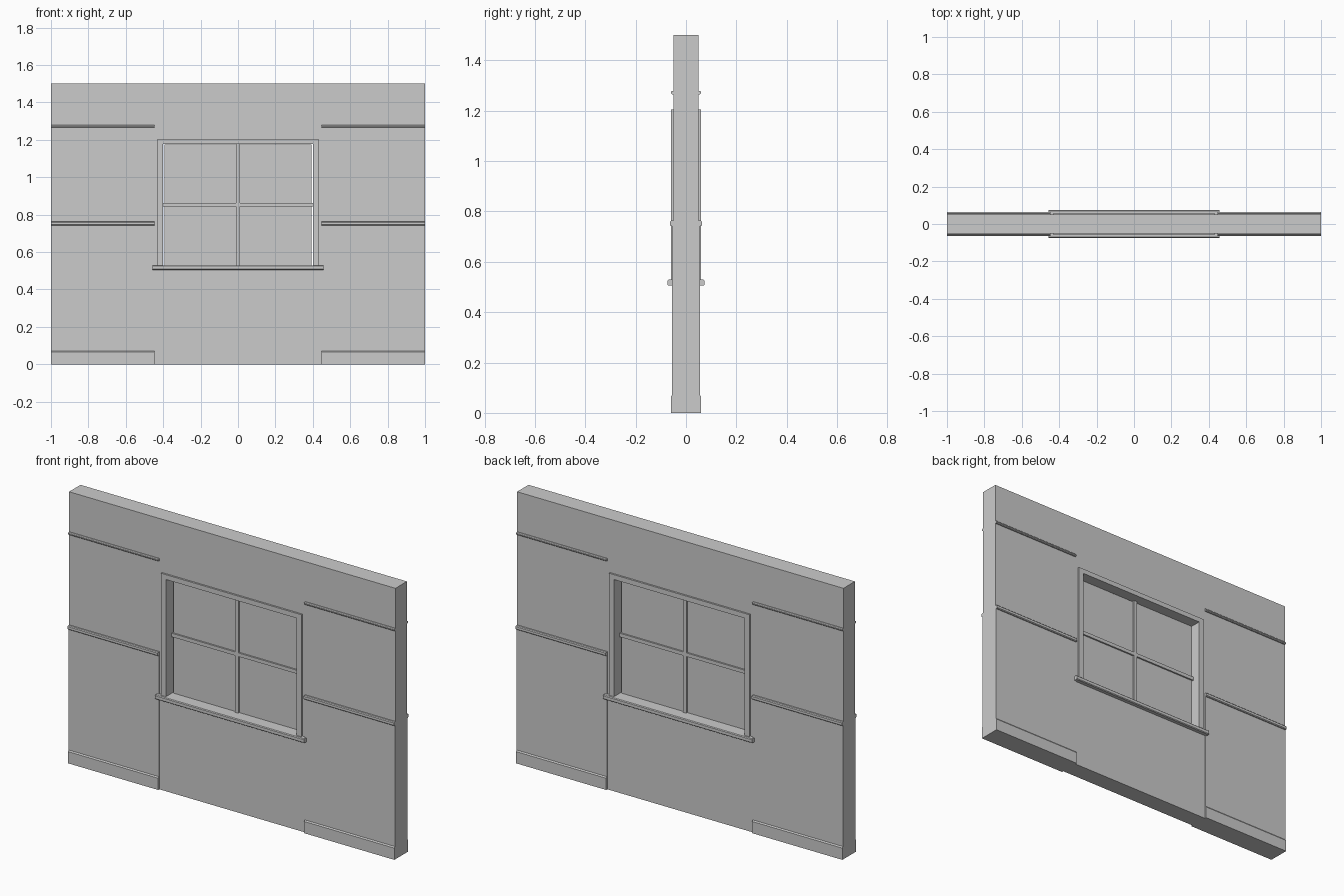
import bpy, bmesh

if "Cube" in bpy.data.objects:
    bpy.data.objects.remove(bpy.data.objects["Cube"])


def prism(name, profile, x0, x1):
    """Extrude a closed (y, z) profile along x."""
    bm = bmesh.new()
    face = bm.faces.new([bm.verts.new((x0, y, z)) for y, z in profile])
    ext = bmesh.ops.extrude_face_region(bm, geom=[face])
    moved = [v for v in ext["geom"] if isinstance(v, bmesh.types.BMVert)]
    bmesh.ops.translate(bm, verts=moved, vec=(x1 - x0, 0, 0))
    bmesh.ops.recalc_face_normals(bm, faces=bm.faces)
    mesh = bpy.data.meshes.new(name)
    bm.to_mesh(mesh)
    bm.free()
    ob = bpy.data.objects.new(name, mesh)
    bpy.context.collection.objects.link(ob)
    return ob


def box(name, x0, x1, y0, y1, z0, z1):
    return prism(name, [(y0, z0), (y1, z0), (y1, z1), (y0, z1)], x0, x1)


def rail_profile(y0, y1, z0, z1, c):
    """Moulding profile with chamfered outer corners on the -y side."""
    return [(y1, z0), (y0 + c, z0), (y0, z0 + c), (y0, z1 - c), (y0 + c, z1), (y1, z1)]


def mirror(ob, x=False, y=False):
    m = ob.modifiers.new("mirror", "MIRROR")
    m.use_axis = (x, y, False)
    m.use_mirror_merge = False
    return ob


# Wall panels
T = 0.05
mirror(box("side_wall", -1, -0.4, -T, T, 0, 1.5), x=True)
box("wall_below_window", -0.4, 0.4, -T, T, 0, 0.51)
box("wall_above_window", -0.4, 0.4, -T, T, 1.178, 1.5)

# Wainscot, baseboard and rails on both faces, both sides
X0, X1 = -1, -0.447
for ob in (
    box("wainscot_panel", X0, X1, -0.055, -T, 0, 0.745),
    prism("baseboard", [(-T, 0), (-0.06, 0), (-0.06, 0.065), (-0.055, 0.072), (-T, 0.072)], X0, X1),
    prism("chair_rail", rail_profile(-0.064, -T, 0.742, 0.763, 0.004), X0, X1),
    prism("picture_rail", rail_profile(-0.06, -T, 1.265, 1.279, 0.004), X0, X1),
):
    mirror(ob, x=True, y=True)

# Window casing on both faces
mirror(box("casing_side", -0.43, -0.4, -0.06, -T, 0.52, 1.205), x=True, y=True)
mirror(box("casing_top", -0.4, 0.4, -0.06, -T, 1.178, 1.205), y=True)

# Sill running through the wall
c = 0.004
sill = [(-0.074 + c, 0.505), (0.074 - c, 0.505), (0.074, 0.505 + c), (0.074, 0.529 - c),
        (0.074 - c, 0.529), (-0.074 + c, 0.529), (-0.074, 0.529 - c), (-0.074, 0.505 + c)]
prism("window_sill", sill, -0.457, 0.457)

# Glass and glazing bars
box("glass_pane", -0.393, 0.393, -0.003, 0.003, 0.529, 1.174)
box("glazing_bar_vertical", -0.01, 0.01, -0.012, 0.012, 0.529, 1.178)
box("glazing_bar_horizontal", -0.4, 0.4, -0.012, 0.012, 0.843, 0.863)
